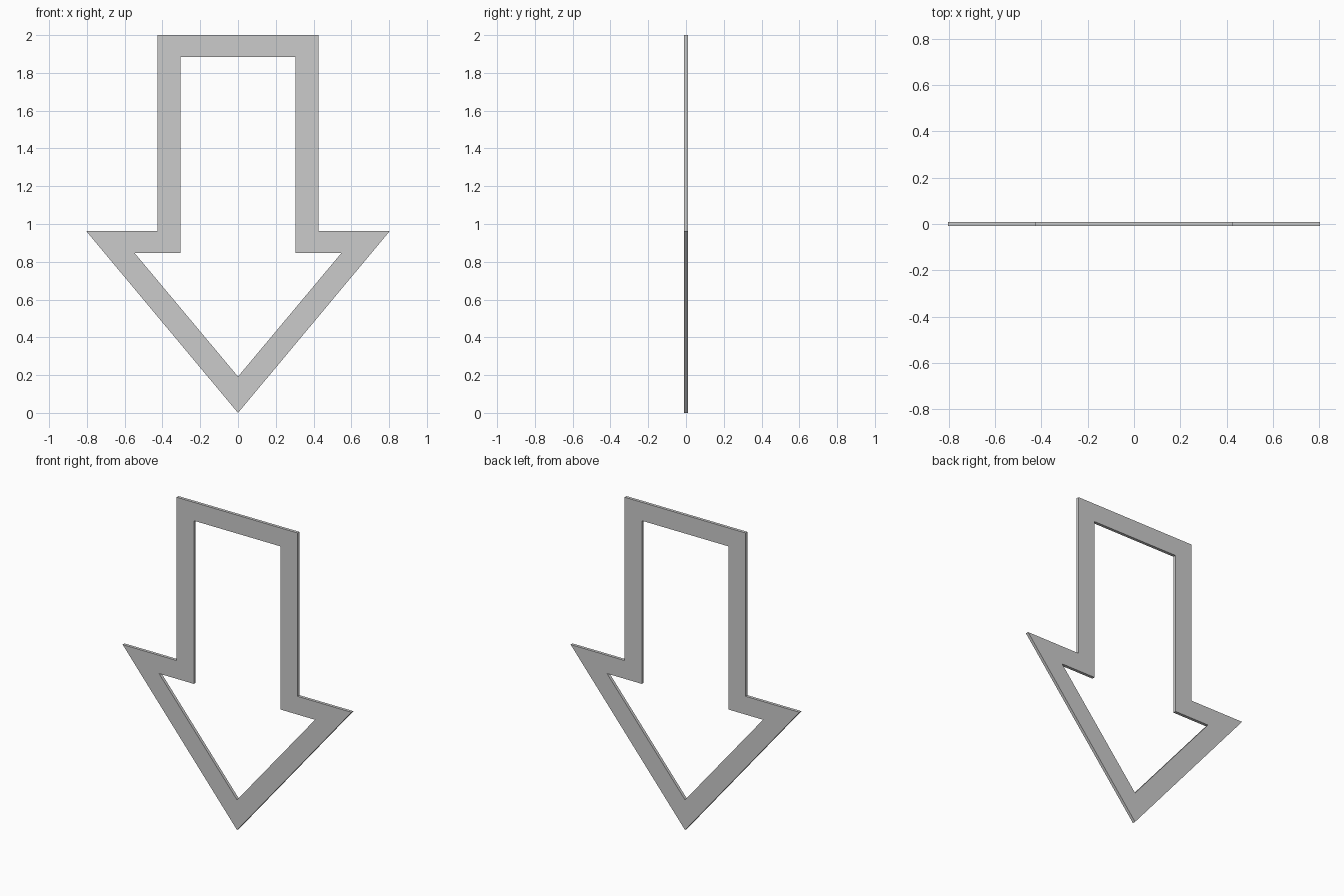
import bpy
import bmesh

if "Cube" in bpy.data.objects:
    bpy.data.objects.remove(bpy.data.objects["Cube"])

HALF_THICKNESS = 0.0095


def mirrored(half):
    """Close a right-hand half profile (top to tip) across x = 0."""
    return half + [(-x, z) for x, z in reversed(half[:-1])]


# Right-hand halves of the outer and inner outlines, ending at the tip
outer = mirrored([(0.425, 2.0), (0.425, 0.963), (0.804, 0.963), (0, 0)])
inner = mirrored([(0.304, 1.883), (0.304, 0.847), (0.548, 0.847), (0, 0.192)])

# Flat frame between the two outlines, extruded to a thin plate
bm = bmesh.new()
rings = [[bm.verts.new((x, -HALF_THICKNESS, z)) for x, z in outline]
         for outline in (outer, inner)]
n = len(outer)
for i in range(n):
    j = (i + 1) % n
    bm.faces.new((rings[0][i], rings[0][j], rings[1][j], rings[1][i]))
result = bmesh.ops.extrude_face_region(bm, geom=bm.faces[:], use_keep_orig=True)
moved = [g for g in result["geom"] if isinstance(g, bmesh.types.BMVert)]
bmesh.ops.translate(bm, verts=moved, vec=(0, 2 * HALF_THICKNESS, 0))
bmesh.ops.recalc_face_normals(bm, faces=bm.faces[:])

mesh = bpy.data.meshes.new("arrow_frame")
bm.to_mesh(mesh)
bm.free()
bpy.context.collection.objects.link(bpy.data.objects.new("arrow_frame", mesh))
